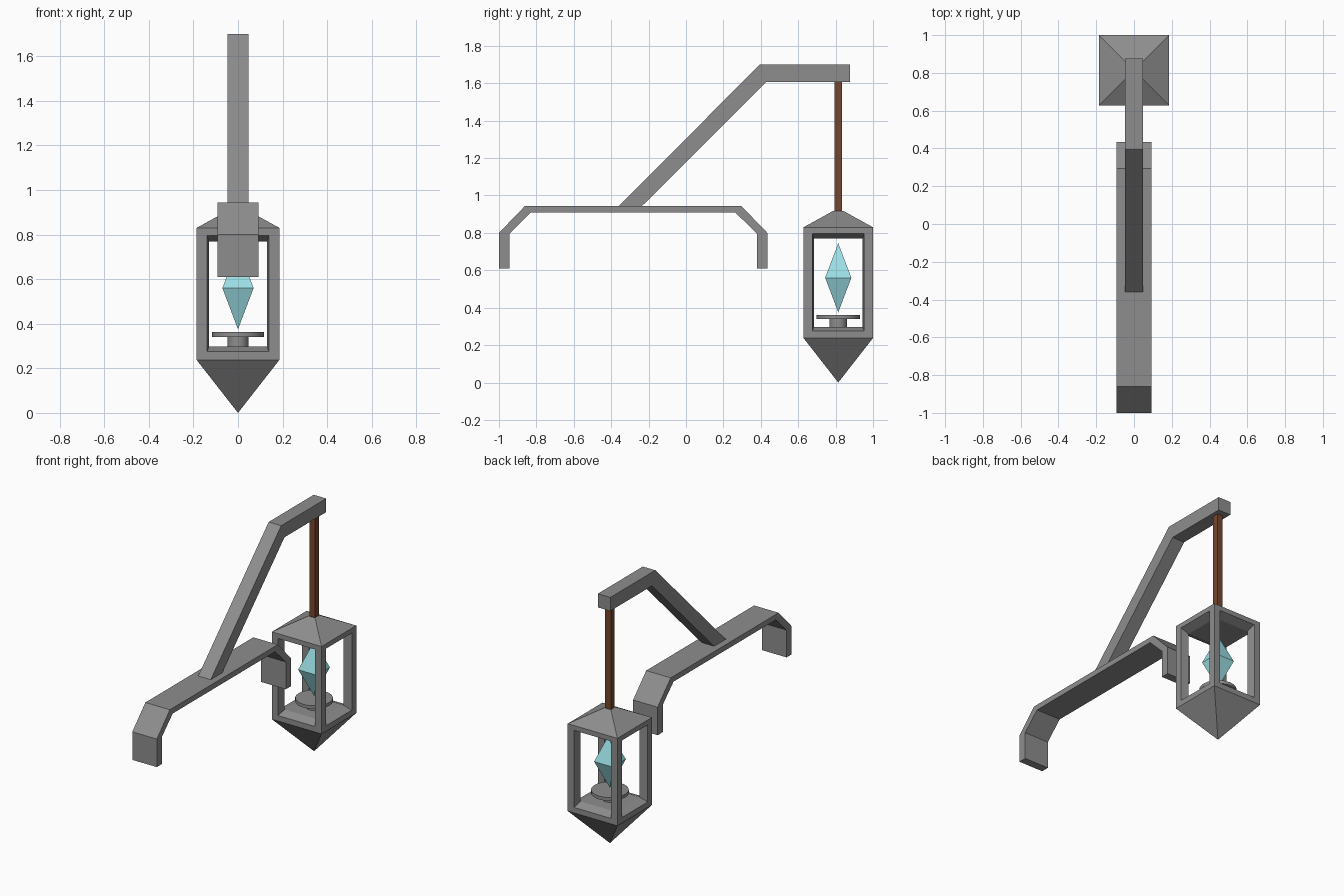
import bpy, bmesh, math
from mathutils import Vector

if "Cube" in bpy.data.objects:
    bpy.data.objects.remove(bpy.data.objects["Cube"])


def material(name, rgb):
    m = bpy.data.materials.new(name)
    m.diffuse_color = (*rgb, 1)
    m.use_nodes = True
    m.node_tree.nodes["Principled BSDF"].inputs["Base Color"].default_value = m.diffuse_color
    return m


GREY = material("stone grey", (0.27, 0.27, 0.27))
BROWN = material("rope brown", (0.18, 0.062, 0.027))
CYAN = material("crystal cyan", (0.33, 0.74, 0.78))
LY = 0.814  # lantern centre in y


def finish(name, bm, mat, loc=(0, 0, 0)):
    bmesh.ops.remove_doubles(bm, verts=bm.verts, dist=1e-5)
    bmesh.ops.recalc_face_normals(bm, faces=bm.faces)
    me = bpy.data.meshes.new(name)
    bm.to_mesh(me)
    bm.free()
    me.materials.append(mat)
    ob = bpy.data.objects.new(name, me)
    ob.location = loc
    bpy.context.collection.objects.link(ob)
    return ob


def side_profile(name, pts, half, mat):
    """Extrude a (y, z) outline across x."""
    bm = bmesh.new()
    face = bm.faces.new([bm.verts.new((-half, y, z)) for y, z in pts])
    new = bmesh.ops.extrude_face_region(bm, geom=[face])["geom"]
    verts = [g for g in new if isinstance(g, bmesh.types.BMVert)]
    bmesh.ops.translate(bm, verts=verts, vec=(2 * half, 0, 0))
    return finish(name, bm, mat)


def square(half, z):
    return [Vector((sx * half, sy * half, z))
            for sx, sy in ((-1, -1), (1, -1), (1, 1), (-1, 1))]


def add_face(bm, pts):
    bm.faces.new([bm.verts.new(p) for p in pts])


def bridge(bm, a, b):
    for i in range(4):
        j = (i + 1) % 4
        add_face(bm, (a[i], a[j], b[j], b[i]))


def fan(bm, ring, tip):
    for i in range(4):
        add_face(bm, (ring[i], ring[(i + 1) % 4], tip))


# Bent bracket that straddles the wall, mirrored about its middle
MID = -0.2825
half_outline = [(0.6625, 0.61), (0.7175, 0.61), (0.7175, 0.80),
                (0.5775, 0.945)]
inner = [(0.5475, 0.908), (0.6625, 0.795)]
right = inner + half_outline
side_profile("bracket", [(MID + y, z) for y, z in right]
             + [(MID - y, z) for y, z in reversed(right)], 0.092, GREY)

# Slanted arm with level end
side_profile("arm", [(-0.36, 0.944), (0.395, 1.70), (0.877, 1.70),
                     (0.877, 1.608), (0.43, 1.608), (-0.235, 0.944)],
             0.047, GREY)

# Hanging rope
side_profile("rope", [(LY - 0.021, 0.91), (LY + 0.021, 0.91),
                      (LY + 0.021, 1.61), (LY - 0.021, 1.61)], 0.021, BROWN)

# Lantern: roof, open cage with bevelled windows, pointed base
bm = bmesh.new()
R, W, C = 0.186, 0.139, 0.13
low, high, cap = square(R, 0.238), square(R, 0.83), square(0.028, 0.917)
bridge(bm, high, cap)
add_face(bm, cap)
fan(bm, low, Vector((0, 0, 0)))
add_face(bm, square(C, 0.297))
add_face(bm, square(C, 0.77))
for k in range(4):
    a = k * math.pi / 2

    def rect(half, depth, z0, z1):
        c, s = math.cos(a), math.sin(a)
        return [Vector((c * x + s * depth, s * x - c * depth, z))
                for x, z in ((-half, z0), (half, z0), (half, z1), (-half, z1))]

    outer = rect(R, R, 0.238, 0.83)
    window = rect(W, R, 0.275, 0.797)
    inside = rect(C, C, 0.297, 0.77)
    bridge(bm, outer, window)
    bridge(bm, window, inside)
finish("lantern", bm, GREY, (0, LY, 0))

# Round pedestal inside the lantern
for name, radius, z0, z1 in (("pedestal_stem", 0.047, 0.297, 0.342),
                             ("pedestal_disc", 0.116, 0.34, 0.362)):
    bpy.ops.mesh.primitive_cylinder_add(vertices=24, radius=radius,
                                        depth=z1 - z0,
                                        location=(0, LY, (z0 + z1) / 2))
    ob = bpy.context.object
    ob.name = name
    ob.data.materials.append(GREY)
    bpy.ops.object.shade_smooth_by_angle(angle=math.radians(30))

# Floating crystal
bm = bmesh.new()
ring = square(0.07, 0.56)
fan(bm, ring, Vector((0, 0, 0.745)))
fan(bm, ring, Vector((0, 0, 0.375)))
finish("crystal", bm, CYAN, (0, LY, 0))
